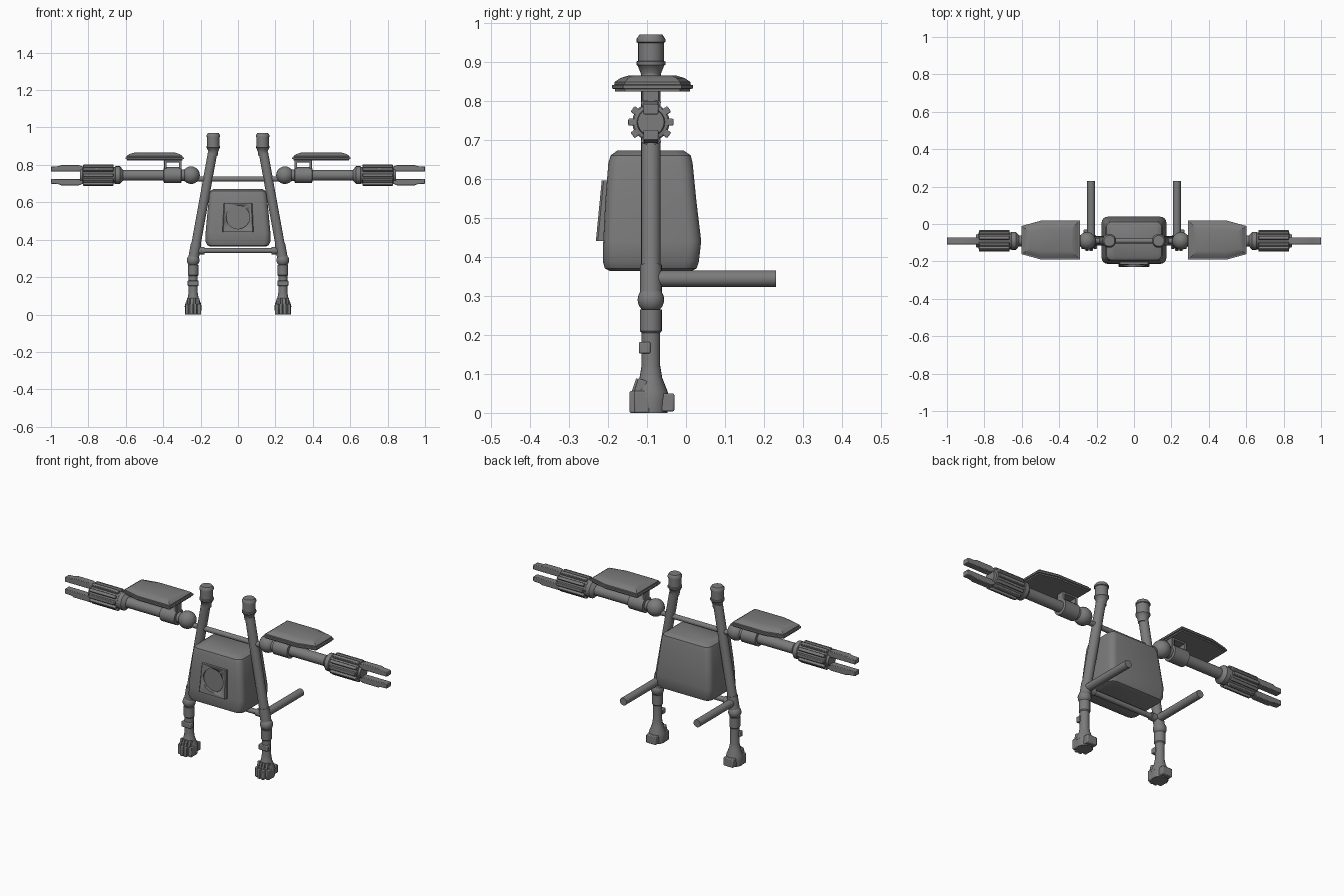
import bpy, bmesh, math
from mathutils import Vector, Matrix

if "Cube" in bpy.data.objects:
    bpy.data.objects.remove(bpy.data.objects["Cube"])

GREY = bpy.data.materials.new("steel grey")
GREY.diffuse_color = (0.2, 0.2, 0.2, 1)
GREY.use_nodes = True
GREY.node_tree.nodes["Principled BSDF"].inputs["Base Color"].default_value = GREY.diffuse_color
YC = -0.09      # depth of the limb axis
ARM_Z = 0.745   # height of the arm axis


def finish(name, bm, mirror=True, bevel=0.0, angle=35):
    """Turn a bmesh into an object, optionally mirrored across x = 0."""
    bmesh.ops.recalc_face_normals(bm, faces=bm.faces)
    me = bpy.data.meshes.new(name)
    bm.to_mesh(me)
    bm.free()
    ob = bpy.data.objects.new(name, me)
    bpy.context.collection.objects.link(ob)
    me.materials.append(GREY)
    bpy.ops.object.select_all(action='DESELECT')
    ob.select_set(True)
    bpy.context.view_layer.objects.active = ob
    bpy.ops.object.shade_smooth_by_angle(angle=math.radians(angle))
    if bevel:
        b = ob.modifiers.new("Bevel", 'BEVEL')
        b.width, b.segments = bevel, 2
    if mirror:
        ob.modifiers.new("Mirror", 'MIRROR').use_clip = False
    return ob


def loft(rings):
    """Bridge equal-length rings of points and cap both ends."""
    bm = bmesh.new()
    vs = [[bm.verts.new(p) for p in r] for r in rings]
    n = len(vs[0])
    for a, b in zip(vs, vs[1:]):
        for i in range(n):
            bm.faces.new((a[i], a[(i + 1) % n], b[(i + 1) % n], b[i]))
    bm.faces.new(vs[0])
    bm.faces.new(vs[-1])
    return bm


def lathe(name, start, axis, profile, n=20, mirror=True):
    """Turned part: profile is (distance along axis, radius)."""
    q = Vector(axis).to_track_quat('Z', 'Y')
    rings = [[Vector(start) + q @ Vector((r * math.cos(math.tau * i / n),
                                          r * math.sin(math.tau * i / n), d))
              for i in range(n)] for d, r in profile]
    return finish(name, loft(rings), mirror)


def box(name, centre, size, bevel=0.004, rot=None):
    bm = bmesh.new()
    m = Matrix.Translation(centre) @ (rot or Matrix()) @ Matrix.Diagonal((*size, 1))
    bmesh.ops.create_cube(bm, size=1, matrix=m)
    return finish(name, bm, True, bevel)


def ball(name, centre, r):
    bm = bmesh.new()
    bmesh.ops.create_uvsphere(bm, u_segments=20, v_segments=12, radius=r,
                              matrix=Matrix.Translation(centre))
    return finish(name, bm)


def rounded(hx, y0, y1, z, r=0.032, k=4):
    """Rounded rectangle ring."""
    pts = []
    for c, (cx, cy) in enumerate(((hx - r, y1 - r), (-hx + r, y1 - r),
                                  (-hx + r, y0 + r), (hx - r, y0 + r))):
        for i in range(k + 1):
            a = math.pi / 2 * (c + i / k)
            pts.append((cx + r * math.cos(a), cy + r * math.sin(a), z))
    return pts


# Torso
finish("torso", loft([rounded(hx, y0, y1, z) for z, hx, y0, y1 in (
    (0.364, 0.150, -0.195, 0.015), (0.370, 0.163, -0.208, 0.027),
    (0.388, 0.173, -0.213, 0.033), (0.440, 0.173, -0.212, 0.039),
    (0.540, 0.164, -0.207, 0.027), (0.640, 0.154, -0.199, 0.017),
    (0.660, 0.148, -0.193, 0.012), (0.672, 0.130, -0.176, -0.006))]), False)

# Chest panel with a round recess
panel = finish("chest_panel", loft([
    [(-w, y, 0.44), (w, y, 0.44), (w - 0.007, y + 0.015, 0.595), (-w + 0.007, y + 0.015, 0.595)]
    for w, y in ((0.083, -0.19), (0.083, -0.226), (0.078, -0.231))]), False)
cutter = lathe("recess_cutter", (0, -0.30, 0.521), (0, 1, 0), ((0, 0.063), (0.088, 0.063)), 28, False)
cutter.hide_render = True
cutter.hide_viewport = True
cut = panel.modifiers.new("Recess", 'BOOLEAN')
cut.operation, cut.object, cut.solver = 'DIFFERENCE', cutter, 'EXACT'
# deepen the recess into the torso so its floor stays sunk
deep = bpy.data.objects["torso"].modifiers.new("Recess", 'BOOLEAN')
deep.operation, deep.object, deep.solver = 'DIFFERENCE', cutter, 'EXACT'

# Leaning side poles, with sleeve and capped top
foot_end, top_end = Vector((0.24, YC, 0.29)), Vector((0.136, YC, 0.865))
lean = top_end - foot_end
lathe("side_pole", foot_end, lean, ((0, 0.025), (lean.length, 0.025)))
lathe("pole_sleeve", foot_end, lean, ((0.01, 0.028), (0.09, 0.028)))
lathe("pole_cap", (0.132, YC, 0.85), (0, 0, 1), (
    (0, 0.024), (0.02, 0.026), (0.04, 0.034), (0.042, 0.037), (0.05, 0.037), (0.052, 0.033),
    (0.098, 0.033), (0.1, 0.037), (0.108, 0.037), (0.12, 0.029)))

# Crossbars and rear bars
lathe("upper_crossbar", (-0.23, YC, 0.725), (1, 0, 0), ((0, 0.014), (0.46, 0.014)), 12, False)
lathe("lower_crossbar", (-0.22, YC, 0.342), (1, 0, 0), ((0, 0.014), (0.44, 0.014)), 12, False)
lathe("crossbar_collar", (0.18, YC, 0.342), (1, 0, 0), ((0, 0.02), (0.035, 0.02)))
lathe("rear_bar", (0.229, YC, 0.344), (0, 1, 0), ((0, 0.021), (0.32, 0.021)))

# Lower legs
ball("knee", (0.24, YC, 0.29), 0.034)
lathe("shin", (0.24, YC, 0), (0, 0, 1), (
    (0.04, 0.045), (0.055, 0.043), (0.09, 0.029), (0.12, 0.024), (0.205, 0.024),
    (0.21, 0.028), (0.265, 0.028)))
box("shin_block", (0.24, YC - 0.016, 0.167), (0.058, 0.03, 0.03))

# Feet: sole, heel and a fan of toes
lathe("foot_sole", (0.24, YC, 0), (0, 0, 1), ((0, 0.042), (0.045, 0.045), (0.055, 0.042)), 12)
box("heel", (0.24, YC + 0.037, 0.027), (0.06, 0.046, 0.046))
for i in range(4):
    x = (i - 1.5) * 0.022
    out = -0.008 if i in (1, 2) else 0.004
    box("toe", (0.24 + x, YC - 0.027 + out, 0.028), (0.018, 0.04, 0.056), 0.004)
    box("toe_tendon", (0.24 + x * 0.8, YC - 0.028 + out / 2, 0.068), (0.013, 0.024, 0.036), 0.003,
        Matrix.Rotation(math.radians(-18), 4, 'X'))

# Arms
ball("shoulder_ball", (0.251, YC, ARM_Z), 0.047)
lathe("arm", (0, YC, ARM_Z), (1, 0, 0), (
    (0.26, 0.03), (0.302, 0.03), (0.304, 0.043), (0.396, 0.043), (0.398, 0.029), (0.62, 0.029)))
lathe("forearm", (0, YC, ARM_Z), (1, 0, 0), (
    (0.615, 0.03), (0.628, 0.044), (0.632, 0.048), (0.655, 0.048), (0.658, 0.045),
    (0.83, 0.045), (0.832, 0.036), (0.845, 0.034)))
for i in range(10):
    r = Matrix.Rotation(math.tau * (i + 0.5) / 10, 4, 'X')
    c = Vector((0.747, YC, ARM_Z)) + r @ Vector((0, 0, 0.047))
    box("forearm_rib", c, (0.162, 0.018, 0.022), 0.003, r)

# Pincer fingers
for s, side in ((1, "upper"), (-1, "lower")):
    outline = ((0.82, 0.022), (0.85, 0.020), (1.0, 0.020), (1.0, 0.046),
               (0.96, 0.048), (0.945, 0.054), (0.85, 0.054), (0.82, 0.042))
    finish(side + "_finger", loft([[(x, YC + y, ARM_Z + s * z) for x, z in outline]
                                   for y in (-0.019, 0.019)]), True, 0.003)

# Shoulder plates: one outline, shrunk towards the top
def plate_ring(d, z):
    yc, hy = -0.086, 0.104 - d
    return [(0.29 + d, yc - hy, z), (0.497 - d * 0.4, yc - hy, z), (0.602 - d, yc - 0.075 + d * 0.6, z),
            (0.602 - d, yc + 0.075 - d * 0.6, z), (0.497 - d * 0.4, yc + hy, z), (0.29 + d, yc + hy, z)]

finish("shoulder_plate", loft([plate_ring(d, z) for d, z in (
    (0.008, 0.823), (0.008, 0.830), (0, 0.831), (0, 0.840), (0.007, 0.841),
    (0.007, 0.848), (0.022, 0.858), (0.045, 0.865))]), angle=20)

# Bracket that carries the plate
for x in (0.309, 0.388):
    box("bracket_post", (x, YC, 0.797), (0.014, 0.042, 0.06), 0.002)
box("bracket_top", (0.349, YC, 0.82), (0.092, 0.042, 0.012), 0.002)
